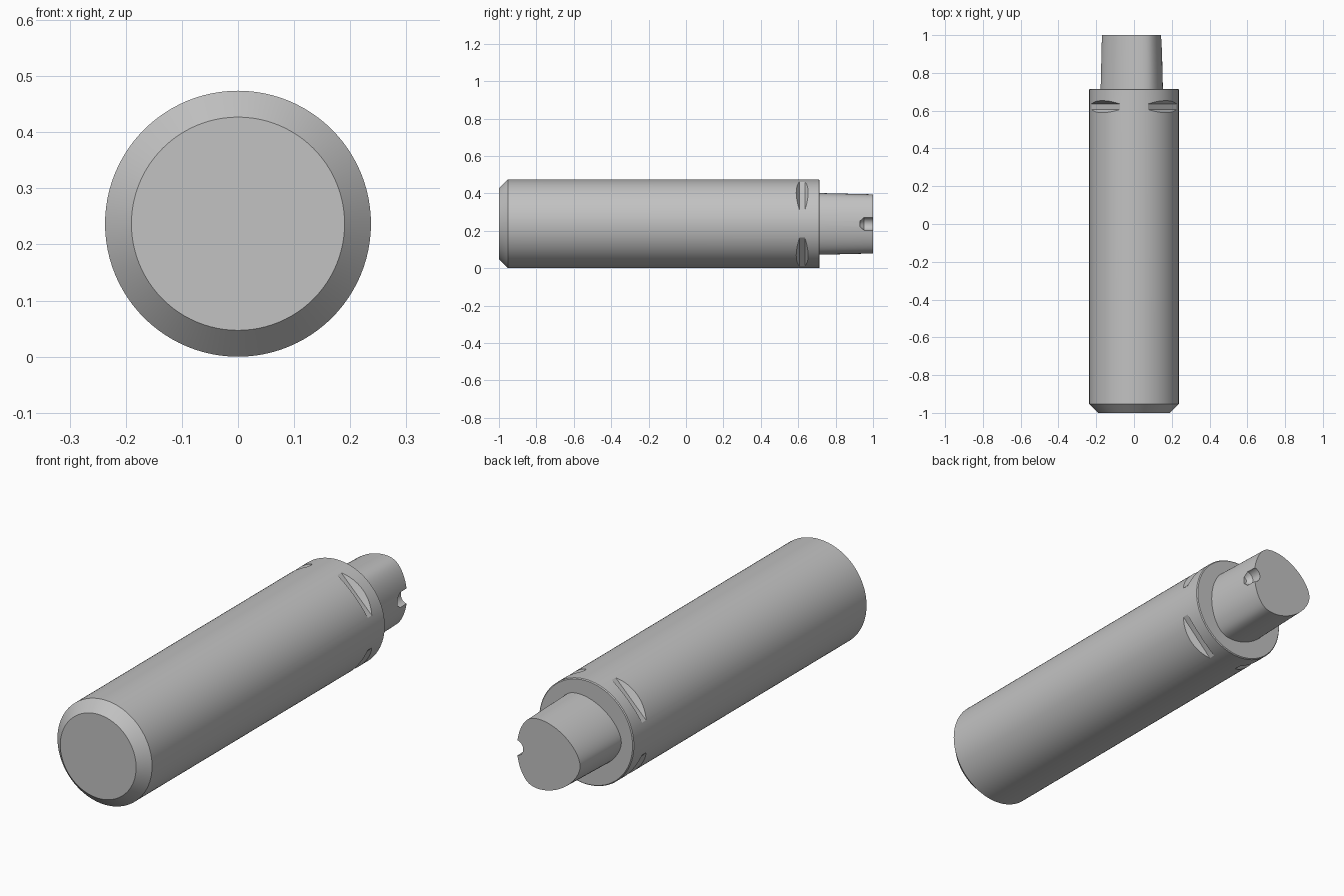
import bpy, bmesh
from math import sin, cos, pi, radians
from mathutils import Matrix, Vector

cube = bpy.data.objects.get("Cube")
if cube:
    bpy.data.objects.remove(cube, do_unlink=True)

R = 0.237                 # body radius, also the height of its axis
SEGMENTS = 96

steel = bpy.data.materials.new("steel grey")
steel.use_nodes = True
colour = (0.54, 0.54, 0.54, 1)
steel.diffuse_color = colour
steel.node_tree.nodes["Principled BSDF"].inputs["Base Color"].default_value = colour


def loft(name, rings):
    """Solid through matching rings of points, capped at both ends."""
    bm = bmesh.new()
    loops = [[bm.verts.new(p) for p in ring] for ring in rings]
    n = len(loops[0])
    for a, b in zip(loops, loops[1:]):
        for i in range(n):
            j = (i + 1) % n
            bm.faces.new((a[i], a[j], b[j], b[i]))
    bm.faces.new(loops[0])
    bm.faces.new(loops[-1])
    bmesh.ops.recalc_face_normals(bm, faces=bm.faces)
    mesh = bpy.data.meshes.new(name)
    bm.to_mesh(mesh)
    bm.free()
    mesh.materials.append(steel)
    obj = bpy.data.objects.new(name, mesh)
    bpy.context.collection.objects.link(obj)
    return obj


def circle(radius, y, x=0, count=SEGMENTS):
    return [(x + radius * cos(2 * pi * i / count), y,
             R + radius * sin(2 * pi * i / count)) for i in range(count)]


def trilobe(y):
    """Three-lobed tapered section, one lobe towards -x."""
    r, e = 0.158 + (1 - y) * 0.024, 0.0118
    ring = []
    for i in range(SEGMENTS):
        t = 2 * pi * i / SEGMENTS
        h, dh = r - e * cos(3 * t), 3 * e * sin(3 * t)
        ring.append((h * cos(t) - dh * sin(t), y, R + h * sin(t) + dh * cos(t)))
    return ring


def activate(obj):
    bpy.ops.object.select_all(action='DESELECT')
    obj.select_set(True)
    bpy.context.view_layer.objects.active = obj


def cut(obj, cutter):
    cutter.hide_render = True
    activate(obj)
    mod = obj.modifiers.new("cut", 'BOOLEAN')
    mod.operation = 'DIFFERENCE'
    mod.solver = 'EXACT'
    mod.object = cutter
    bpy.ops.object.modifier_apply(modifier=mod.name)
    bpy.data.objects.remove(cutter, do_unlink=True)


# Cylindrical body, chamfered at the front
body = loft("body", [circle(r, y) for r, y in (
    (0.19, -1), (R, -0.953), (R, 0.711), (R - 0.004, 0.715))])

# Four gripper grooves with sloping walls, on the diagonals
groove = [(0.211, 0.607), (0.211, 0.635), (0.261, 0.67), (0.261, 0.573)]
for k in range(4):
    turn = Matrix.Rotation(radians(45 + 90 * k), 4, 'Y')
    rings = [[turn @ Vector((d, y, side)) + Vector((0, 0, R)) for d, y in groove]
             for side in (-0.16, 0.16)]
    cut(body, loft("groove_cutter", rings))

# Tapered polygon shank at the back
shank = loft("shank", [trilobe(0.70), trilobe(1.0)])

# Keyway in the flat side, running out through the end
cut(shank, loft("keyway_cutter", [circle(r, y, 0.15, 32) for r, y in (
    (0.016, 0.93), (0.035, 0.952), (0.035, 1.05))]))

for part in (body, shank):
    activate(part)
    bpy.ops.object.shade_smooth_by_angle(angle=radians(15))
